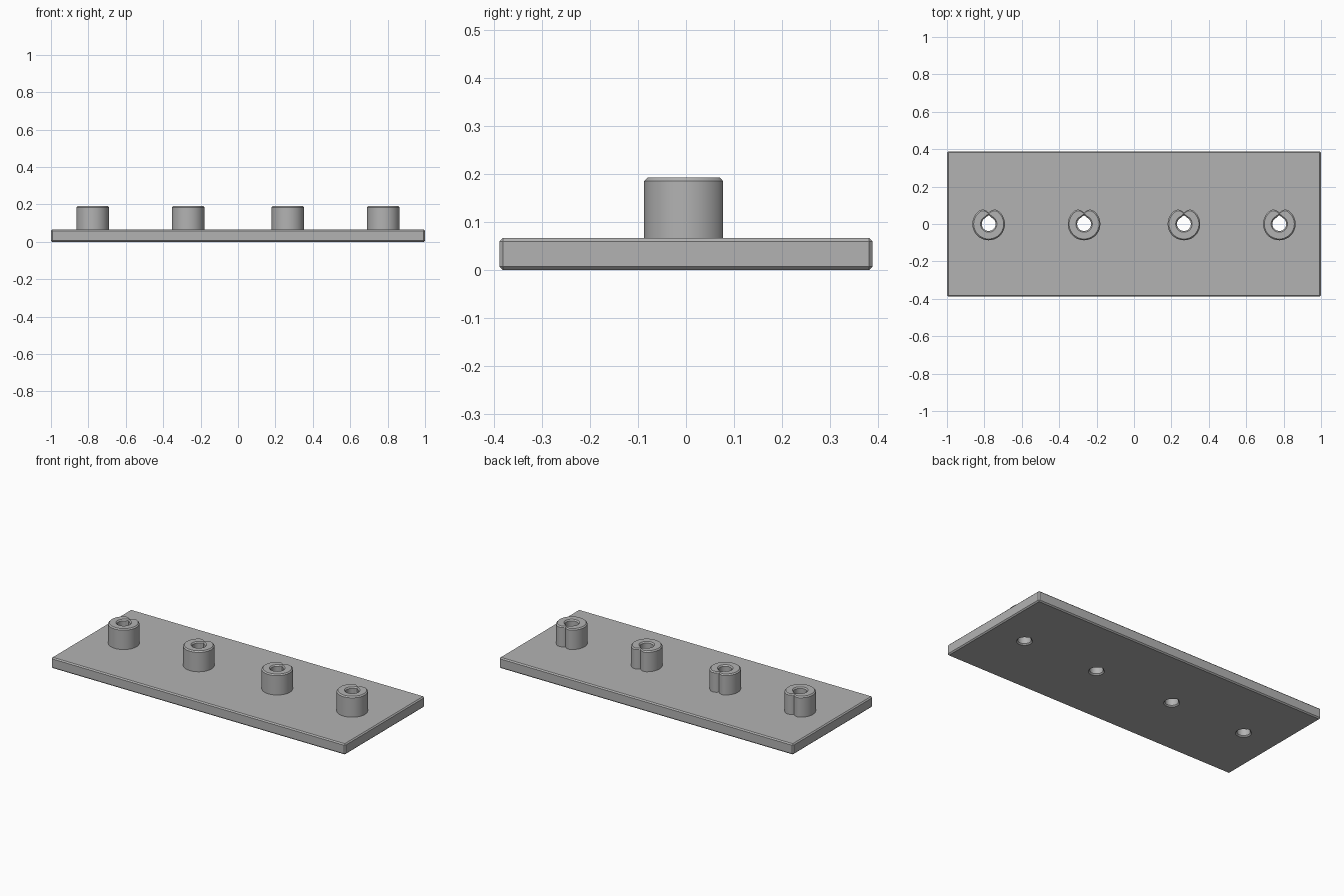
import bpy, bmesh
from math import sin, cos, pi, radians

default = bpy.data.objects.get("Cube")
if default:
    bpy.data.objects.remove(default, do_unlink=True)

LENGTH, WIDTH, THICK, CHAMFER = 2.0, 0.776, 0.066, 0.007
BOSS_TOP, BOSS_R, HOLE_R = 0.192, 0.087, 0.037
CENTRES = {"outer_right": -0.777, "inner_right": -0.267,
           "inner_left": 0.267, "outer_left": 0.777}
SIDES = 72

grey = bpy.data.materials.new("plain grey")
grey.use_nodes = True
colour = (0.45, 0.45, 0.45, 1)
grey.diffuse_color = colour
grey.node_tree.nodes["Principled BSDF"].inputs["Base Color"].default_value = colour


def add_object(name, bm, x=0):
    bmesh.ops.recalc_face_normals(bm, faces=bm.faces)
    mesh = bpy.data.meshes.new(name)
    bm.to_mesh(mesh)
    bm.free()
    mesh.materials.append(grey)
    ob = bpy.data.objects.new(name, mesh)
    ob.location.x = x
    bpy.context.collection.objects.link(ob)
    return ob


def activate(ob):
    bpy.ops.object.select_all(action='DESELECT')
    ob.select_set(True)
    bpy.context.view_layer.objects.active = ob


# Angle is measured from the back (+y), where the notch lies
def boss_radius(angle):
    t = min(angle / radians(34), 1)
    return 0.060 + (BOSS_R - 0.060) * sin(t * pi / 2)


def hole_radius(angle):
    return HOLE_R + 0.009 * max(0, 1 - angle / radians(24))


def loft(rings, ring_loop):
    """Skin rings of (radius function, offset, z); close as a tube or with caps."""
    bm = bmesh.new()
    loops = []
    for radius, offset, z in rings:
        loop = []
        for i in range(SIDES):
            a = 2 * pi * i / SIDES
            r = radius(min(a, 2 * pi - a)) + offset
            loop.append(bm.verts.new((r * sin(a), r * cos(a), z)))
        loops.append(loop)
    pairs = list(zip(loops, loops[1:]))
    if ring_loop:
        pairs.append((loops[-1], loops[0]))
    else:
        bm.faces.new(loops[0])
        bm.faces.new(loops[-1])
    for low, high in pairs:
        for i in range(SIDES):
            j = (i + 1) % SIDES
            bm.faces.new((low[i], low[j], high[j], high[i]))
    return bm


# Base plate with chamfered edges
bm = bmesh.new()
bmesh.ops.create_cube(bm, size=1)
bmesh.ops.scale(bm, vec=(LENGTH, WIDTH, THICK), verts=bm.verts)
bmesh.ops.translate(bm, vec=(0, 0, THICK / 2), verts=bm.verts)
bmesh.ops.bevel(bm, geom=bm.edges[:], offset=CHAMFER, segments=1, affect='EDGES')
plate = add_object("base_plate", bm)

# Through holes, countersunk underneath
for name, x in CENTRES.items():
    cutter = add_object(name + "_hole_cutter", loft([
        (hole_radius, CHAMFER + 0.01, -0.01),
        (hole_radius, 0, CHAMFER),
        (hole_radius, 0, THICK + 0.05)], False), x)
    cutter.hide_render = True
    cut = plate.modifiers.new(name + "_hole", 'BOOLEAN')
    cut.operation, cut.solver, cut.object = 'DIFFERENCE', 'EXACT', cutter
    activate(plate)
    bpy.ops.object.modifier_apply(modifier=cut.name)
    bpy.data.objects.remove(cutter, do_unlink=True)

# Hollow bosses, notched at the back and chamfered at the rim
parts = [plate]
for name, x in CENTRES.items():
    parts.append(add_object(name + "_boss", loft([
        (boss_radius, 0, THICK - 0.004),
        (boss_radius, 0, BOSS_TOP - CHAMFER),
        (boss_radius, -CHAMFER, BOSS_TOP),
        (hole_radius, CHAMFER, BOSS_TOP),
        (hole_radius, 0, BOSS_TOP - CHAMFER),
        (hole_radius, 0, THICK - 0.004)], True), x))

for ob in parts:
    activate(ob)
    bpy.ops.object.shade_smooth_by_angle(angle=radians(28))
